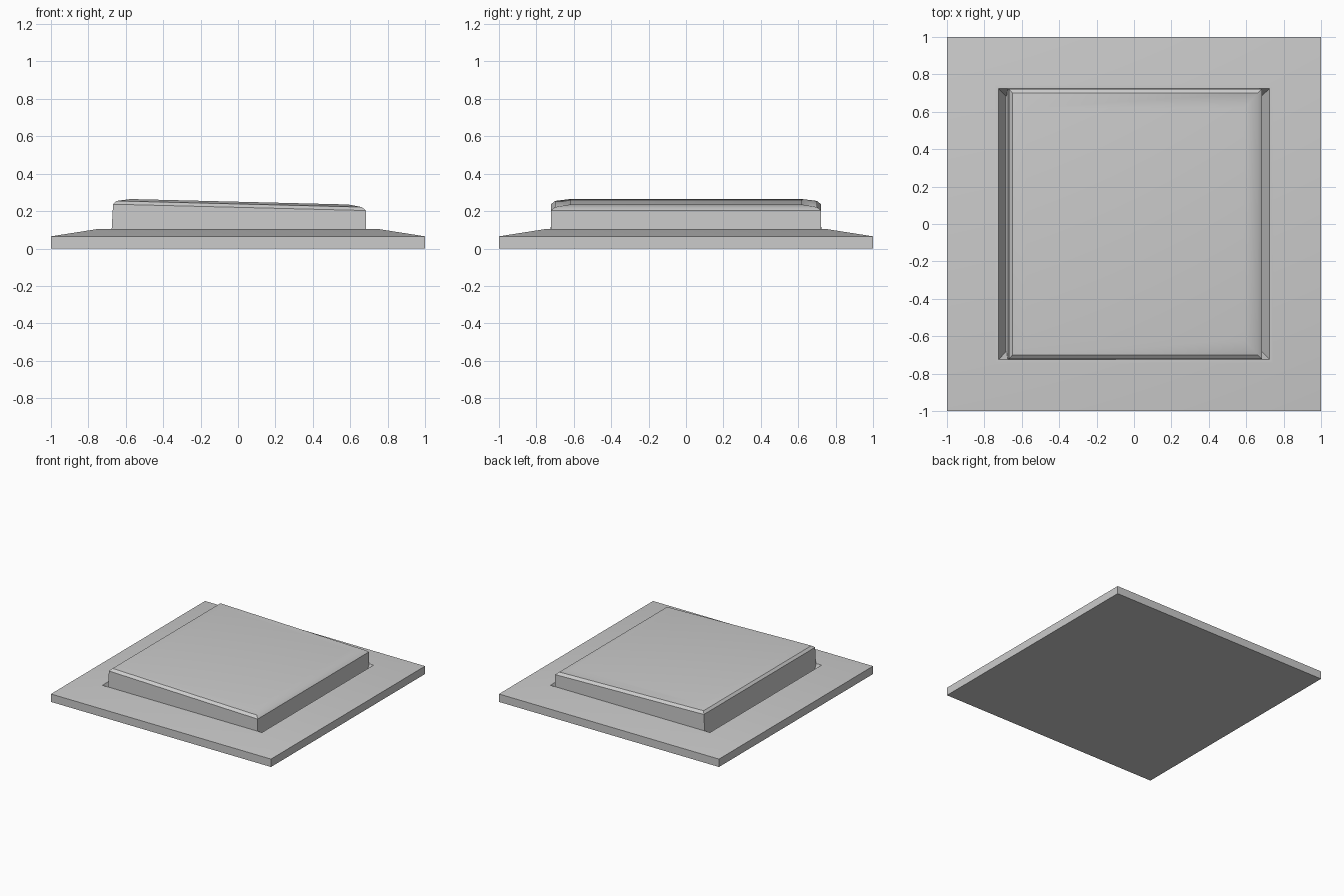
import bpy, bmesh, math

if "Cube" in bpy.data.objects:
    bpy.data.objects.remove(bpy.data.objects["Cube"])


def stacked(name, rings, tilt=0.0):
    """Closed solid from stacked rectangles (x0, x1, half_y, z), z sheared along x by tilt."""
    bm = bmesh.new()
    loops = []
    for i, (x0, x1, hy, z) in enumerate(rings):
        pts = [(x0, -hy), (x1, -hy), (x1, hy), (x0, hy)]
        t = tilt if i else 0.0
        loops.append([bm.verts.new((x, y, z + t * x)) for x, y in pts])
    for a, b in zip(loops, loops[1:]):
        for i in range(4):
            j = (i + 1) % 4
            bm.faces.new((a[i], a[j], b[j], b[i]))
    bm.faces.new(loops[0][::-1])
    bm.faces.new(loops[-1])
    bmesh.ops.recalc_face_normals(bm, faces=bm.faces)
    mesh = bpy.data.meshes.new(name)
    bm.to_mesh(mesh)
    bm.free()
    obj = bpy.data.objects.new(name, mesh)
    bpy.context.collection.objects.link(obj)
    bpy.ops.object.select_all(action='DESELECT')
    obj.select_set(True)
    bpy.context.view_layer.objects.active = obj
    bpy.ops.object.shade_smooth_by_angle(angle=math.radians(30))
    return obj


def square(h, z):
    return (-h, h, h, z)


# Wall plate: flat back, sloped border, funnel-shaped recess in the middle
stacked("wall_plate", [square(1, 0), square(1, 0.065), square(0.745, 0.105),
                       square(0.725, 0.105), square(0.685, 0.02)])

# Rocker: slightly tilted button with a double-chamfered top edge
stacked("rocker", [(-0.68, 0.685, 0.724, 0.02), (-0.668, 0.684, 0.722, 0.22),
                   (-0.65, 0.662, 0.70, 0.238), (-0.575, 0.59, 0.62, 0.25)],
        tilt=-0.025)
